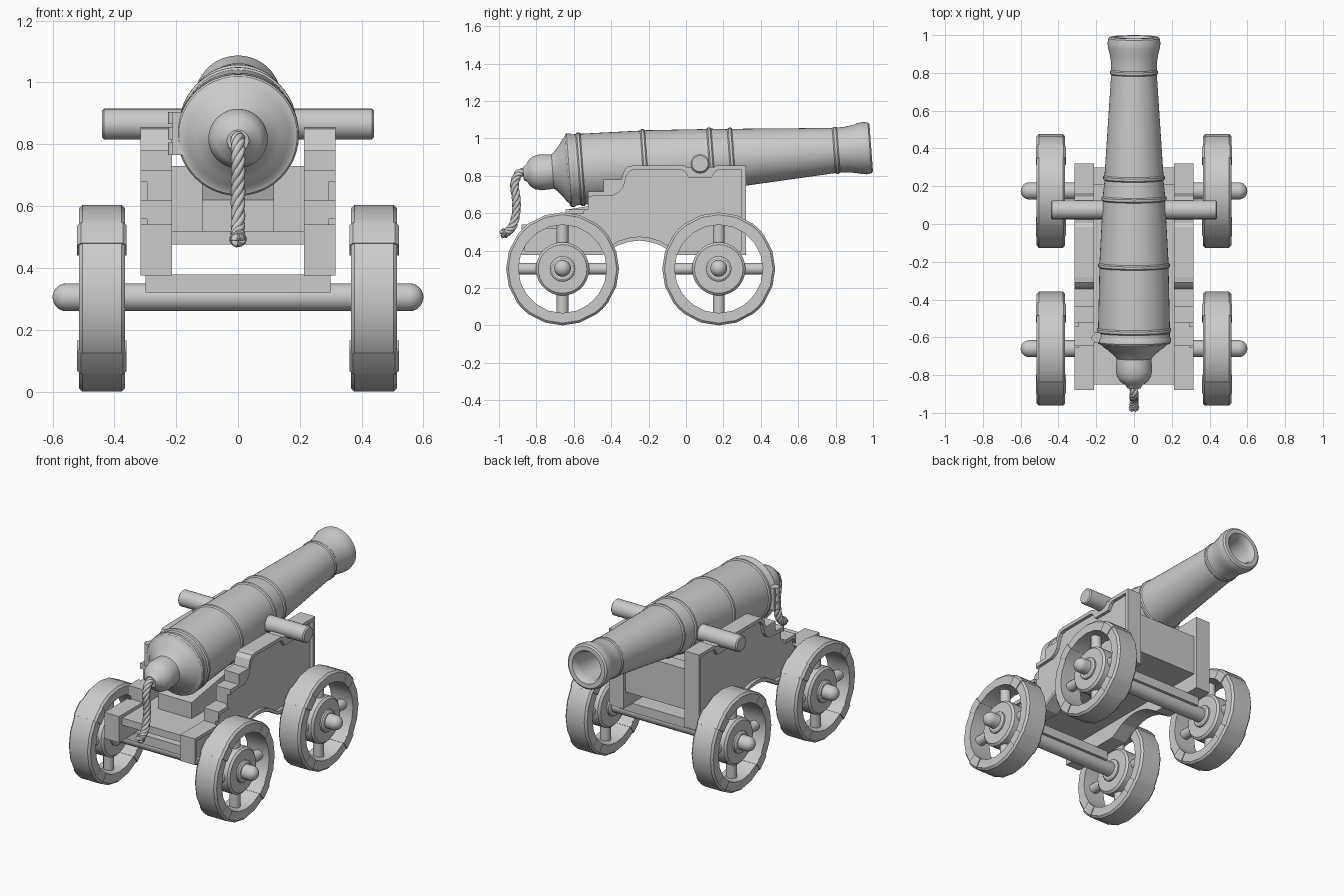
import bpy, bmesh, math
from mathutils import Matrix, Vector

if "Cube" in bpy.data.objects:
    bpy.data.objects.remove(bpy.data.objects["Cube"])


def finish(name, bm, matrix=None, smooth=35):
    bmesh.ops.remove_doubles(bm, verts=bm.verts, dist=1e-5)
    bmesh.ops.recalc_face_normals(bm, faces=bm.faces)
    if matrix:
        bm.transform(matrix)
    me = bpy.data.meshes.new(name)
    bm.to_mesh(me)
    bm.free()
    if smooth:
        me.polygons.foreach_set("use_smooth", [True] * len(me.polygons))
        me.set_sharp_from_angle(angle=math.radians(smooth))
    ob = bpy.data.objects.new(name, me)
    bpy.context.collection.objects.link(ob)
    return ob


def revolve(name, prof, matrix=None, n=32, a0=0.0, a1=360.0, loop=False):
    """Turn a (radius, x) profile about the X axis; partial arcs get end caps."""
    bm = bmesh.new()
    full = a1 - a0 >= 360
    rings = []
    for i in range(n if full else n + 1):
        a = math.radians(a0 + (a1 - a0) * i / n)
        rings.append([bm.verts.new((x, r * math.cos(a), r * math.sin(a))) for r, x in prof])
    m = len(prof)
    for i in range(n):
        p, q = rings[i], rings[(i + 1) % len(rings)]
        for j in range(m if loop else m - 1):
            k = (j + 1) % m
            bm.faces.new((p[j], p[k], q[k], q[j]))
    if not full:
        bm.faces.new(rings[0])
        bm.faces.new(rings[-1])
    return finish(name, bm, matrix)


def prism(name, pts, x0, x1):
    """Extrude a (y, z) outline along x."""
    bm = bmesh.new()
    f = bm.faces.new([bm.verts.new((x0, y, z)) for y, z in pts])
    ext = bmesh.ops.extrude_face_region(bm, geom=[f])
    vs = [v for v in ext["geom"] if isinstance(v, bmesh.types.BMVert)]
    bmesh.ops.translate(bm, verts=vs, vec=(x1 - x0, 0, 0))
    return finish(name, bm, smooth=0)


def box(name, x, y, z):
    return prism(name, [(y[0], z[0]), (y[1], z[0]), (y[1], z[1]), (y[0], z[1])], x[0], x[1])


def arc(cy, cz, r, a0, a1, n=8):
    return [(cy + r * math.cos(math.radians(a0 + (a1 - a0) * i / n)),
             cz + r * math.sin(math.radians(a0 + (a1 - a0) * i / n))) for i in range(n + 1)]


def T(x, y, z):
    return Matrix.Translation((x, y, z))


# Barrel: tilted lathe with rings, flared muzzle, bore and rear knob
def ring(s, r, h=0.007, w=0.013):
    return [(r, s - w), (r + h, s - w * .5), (r + h, s + w * .5), (r, s + w)]


barrel = [(0, -.875), (.035, -.872), (.045, -.855), (.07, -.84), (.088, -.815), (.096, -.78),
          (.094, -.74), (.092, -.715), (.105, -.70), (.135, -.672), (.165, -.652), (.178, -.638),
          (.191, -.634), (.197, -.626), (.197, -.61), (.190, -.60)]
barrel += ring(-.565, .190) + ring(-.22, .183) + ring(.135, .165) + ring(.245, .156)
barrel += ring(.805, .121, .005) + [(.122, .86), (.128, .90), (.137, .935), (.140, .96),
          (.136, .985), (.126, .993), (.100, .993), (.088, .975), (.084, .94), (.084, .45), (0, .43)]
tilt = T(0, 0, .876) @ Matrix.Rotation(math.radians(4.26), 4, 'X') @ Matrix.Rotation(math.pi / 2, 4, 'Z')
revolve("barrel", barrel, tilt, 48)

# Trunnion bar
revolve("trunnions", [(0, -.44), (.043, -.44), (.05, -.433), (.05, .433), (.043, .44), (0, .44)],
        T(0, .075, .865), 24)

# Stepped side cheeks with a sunken panel on the outer face
bottom = [(-.88, .375), (-.45, .375), (-.41, .40), (-.36, .43), (-.30, .448), (-.25, .453),
          (-.20, .448), (-.14, .43), (-.09, .40), (-.05, .375)]
outline = bottom + [(.32, .375), (.32, .855), (.165, .855), (.145, .845)]
outline += arc(.075, .865, .052, -20, -160) + [
    (.005, .845), (-.015, .855), (-.28, .855), (-.31, .85), (-.33, .83), (-.345, .78),
    (-.44, .78), (-.44, .715), (-.525, .715), (-.525, .62), (-.645, .62), (-.645, .54), (-.88, .54)]
panel = [(-.86, .397)] + [(y, z + .022) for y, z in bottom[1:]] + [
    (.298, .397), (.298, .833), (.175, .833), (.155, .822), (.135, .787), (.015, .787),
    (-.005, .822), (-.025, .833), (-.275, .833), (-.30, .825), (-.318, .80), (-.335, .74),
    (-.36, .71), (-.39, .695), (-.51, .69), (-.54, .67), (-.545, .598), (-.625, .598),
    (-.665, .518), (-.86, .518)]
for side, sx in (("right", 1), ("left", -1)):
    cheek = prism(side + "_cheek", outline, sx * .213, sx * .315)
    cutter = prism(side + "_panel_cutter", panel, sx * .295, sx * .34)
    cutter.hide_render = True
    cutter.display_type = 'WIRE'
    mod = cheek.modifiers.new("panel", 'BOOLEAN')
    mod.operation = 'DIFFERENCE'
    mod.solver = 'EXACT'
    mod.object = cutter

# Carriage floor, front cross piece and wedge under the breech
box("carriage_floor", (-.214, .214), (-.85, .30), (.475, .52))
box("front_transom", (-.214, .214), (.21, .30), (.515, .73))
prism("elevating_wedge", [(-.63, .518), (-.2, .518), (-.2, .69), (-.63, .62)], -.117, .117)

# Axles, axle beds and the four wheels
Zc, R = .302, .302


def rim_profile(r0, r1, w, c=.012):
    return [(r0, -w), (r0, w), (r1 - c, w), (r1, w - c), (r1, -w + c), (r1 - c, -w)]


cap = [(r, x) for x, r in arc(.555, 0, .045, 0, 90, 6)]
axle = [(r, -x) for r, x in cap] + cap[::-1]
half_hub = [(0, .075), (.058, .075), (.068, .068), (.068, .058), (.13, .058), (.143, .046)]
hub = half_hub + [(r, -x) for r, x in half_hub[::-1]]
for end, y in (("rear", -.66), ("front", .175)):
    revolve(end + "_axle", axle, T(0, y, Zc + .003), 24)
    box(end + "_axle_bed", (-.30, .30), (y - .06, y + .06), (.32, .378))
    for side, sx in (("right", 1), ("left", -1)):
        name, M = f"{end}_{side}_wheel", T(sx * .44, y, Zc)
        revolve(name + "_rim", rim_profile(.236, R, .075), M, 20, loop=True)
        revolve(name + "_hub", hub, M, 28)
        for k in range(4):
            revolve(f"{name}_joint_{k}", rim_profile(.234, R + .001, .08), M, 2,
                    90 * k + 36, 90 * k + 54, loop=True)
            spoke = M @ Matrix.Rotation(k * math.pi / 2, 4, 'X') @ Matrix.Rotation(math.pi / 2, 4, 'Z')
            revolve(f"{name}_spoke_{k}", [(.032, .12), (.032, .245)], spoke, 14)

# Firing lock plate with knuckles on the left of the breech
box("lock_plate", (-.212, -.17), (-.63, -.575), (.765, .905))
for k, z in enumerate((.785, .835, .885)):
    revolve(f"lock_knuckle_{k}", [(0, -.02), (.016, -.02), (.016, .02), (0, .02)],
            T(-.21, -.603, z) @ Matrix.Rotation(math.pi / 2, 4, 'Y'), 12)

# Hanging rope: four strands twisted around a smooth path
path = [Vector((0, y, z)) for y, z in ((-.85, .82), (-.895, .81), (-.917, .75), (-.908, .68),
        (-.908, .61), (-.925, .535), (-.955, .50), (-.983, .488))]


def rope_point(t):
    i = min(int(t), len(path) - 2)
    u = t - i
    p0, p1, p2 = path[max(i - 1, 0)], path[i], path[i + 1]
    p3 = path[min(i + 2, len(path) - 1)]
    return .5 * (2 * p1 + (p2 - p0) * u + (2 * p0 - 5 * p1 + 4 * p2 - p3) * u ** 2
                 + (3 * p1 - p0 - 3 * p2 + p3) * u ** 3)


cu = bpy.data.curves.new("rope", 'CURVE')
cu.dimensions = '3D'
cu.bevel_depth = .0115
cu.bevel_resolution = 2
cu.use_fill_caps = True
N, span = 70, len(path) - 1.001
for s in range(4):
    sp = cu.splines.new('POLY')
    sp.points.add(N - 1)
    for i in range(N):
        t = span * i / (N - 1)
        tan = (rope_point(min(t + .05, span)) - rope_point(max(t - .05, 0))).normalized()
        X = Vector((1, 0, 0))
        a = s * math.pi / 2 + 3.5 * math.tau * i / (N - 1)
        p = rope_point(t) + (X * math.cos(a) + tan.cross(X) * math.sin(a)) * .0125
        sp.points[i].co = (*p, 1)
    sp.use_smooth = True
bpy.context.collection.objects.link(bpy.data.objects.new("rope", cu))

# Binding near the rope end
binding = [(.020 + r, x) for r, x in arc(0, 0, .008, 0, 315, 7)]
revolve("rope_binding", binding, T(-.0, -.97, .493) @ Matrix.Rotation(math.pi / 2, 4, 'Z')
        @ Matrix.Rotation(math.radians(-25), 4, 'Y'), 20, loop=True)
